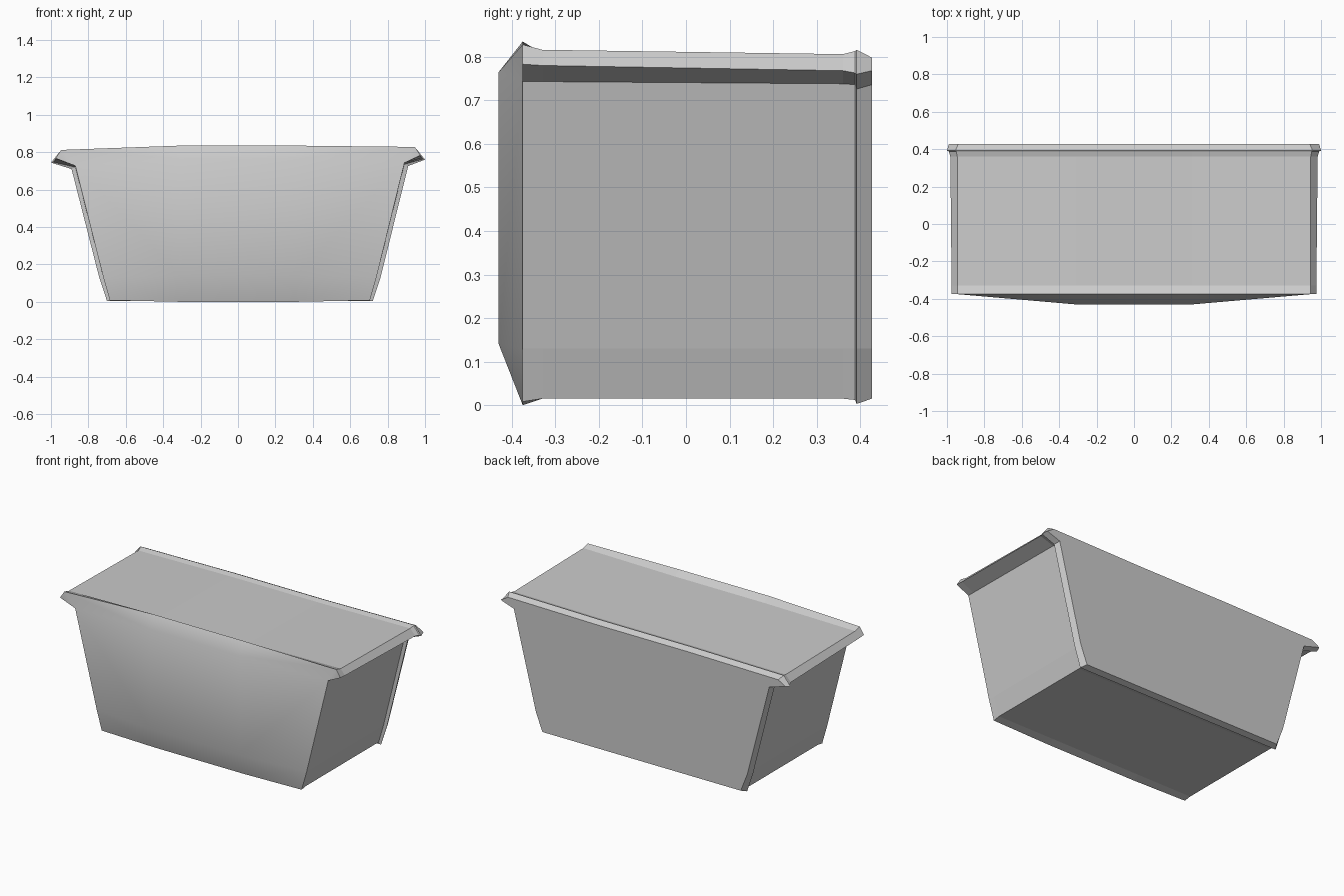
import bpy, bmesh

if "Cube" in bpy.data.objects:
    bpy.data.objects.remove(bpy.data.objects["Cube"])

# Half cross-sections along y: bottom corner, kink, lip root, lip tip, top edge
stations = [
    (-0.375, [(0.695, 0.008), (0.730, 0.13), (0.88, 0.735), (0.975, 0.775), (0.945, 0.820)]),
    (-0.330, [(0.695, 0.015), (0.730, 0.13), (0.88, 0.735), (0.975, 0.772), (0.945, 0.808)]),
    (0.360, [(0.695, 0.015), (0.730, 0.13), (0.88, 0.730), (0.982, 0.760), (0.945, 0.798)]),
    (0.388, [(0.695, 0.012), (0.730, 0.13), (0.88, 0.728), (0.990, 0.755), (0.950, 0.805)]),
    (0.392, [(0.710, 0.003), (0.752, 0.13), (0.90, 0.718), (1.000, 0.752), (0.955, 0.808)]),
    (0.427, [(0.690, 0.015), (0.735, 0.13), (0.888, 0.728), (0.990, 0.760), (0.940, 0.790)]),
]
MID = 0.31
bm = bmesh.new()


def half(y, pts, side, front):
    """One side of a section, with extra points on the top and bottom."""
    out = [bm.verts.new((side * MID, y, 0.0 if front else pts[0][1]))]
    for i, (x, z) in enumerate(pts):
        shift = 0.01 if i < 3 else 0.0
        tilt = 0.008 * side if i > 1 else 0.0
        out.append(bm.verts.new((side * x + shift, y, z + tilt)))
    out.append(bm.verts.new((side * MID, y, 0.835 if front else pts[4][1])))
    return out


# Body, lip and back flange lofted from the sections
halves = [(half(y, p, 1, n == 0), half(y, p, -1, n == 0))
          for n, (y, p) in enumerate(stations)]
rings = [r + l[::-1] for r, l in halves]
for a, b in zip(rings, rings[1:]):
    n = len(a)
    for i in range(n):
        j = (i + 1) % n
        bm.faces.new((a[i], a[j], b[j], b[i]))
bm.faces.new(rings[-1])

# Softly bulging front panel
right, left = halves[0]
low = [bm.verts.new((s * MID, -0.43, 0.14)) for s in (1, -1)]
high = [bm.verts.new((s * MID, -0.43, 0.765)) for s in (1, -1)]
front = [(left[0], right[0], low[0], low[1]),
         (low[1], low[0], high[0], high[1]),
         (high[1], high[0], right[6], left[6])]
for k, h in enumerate((right, left)):
    front += [(h[0], h[1], h[2], low[k]), (low[k], h[2], h[3], high[k]),
              (high[k], h[3], h[5], h[6]), (h[3], h[4], h[5])]
for f in front:
    bm.faces.new(f).smooth = True

bmesh.ops.recalc_face_normals(bm, faces=bm.faces)
mesh = bpy.data.meshes.new("bin_body")
bm.to_mesh(mesh)
bm.free()
obj = bpy.data.objects.new("bin_body", mesh)
bpy.context.collection.objects.link(obj)
